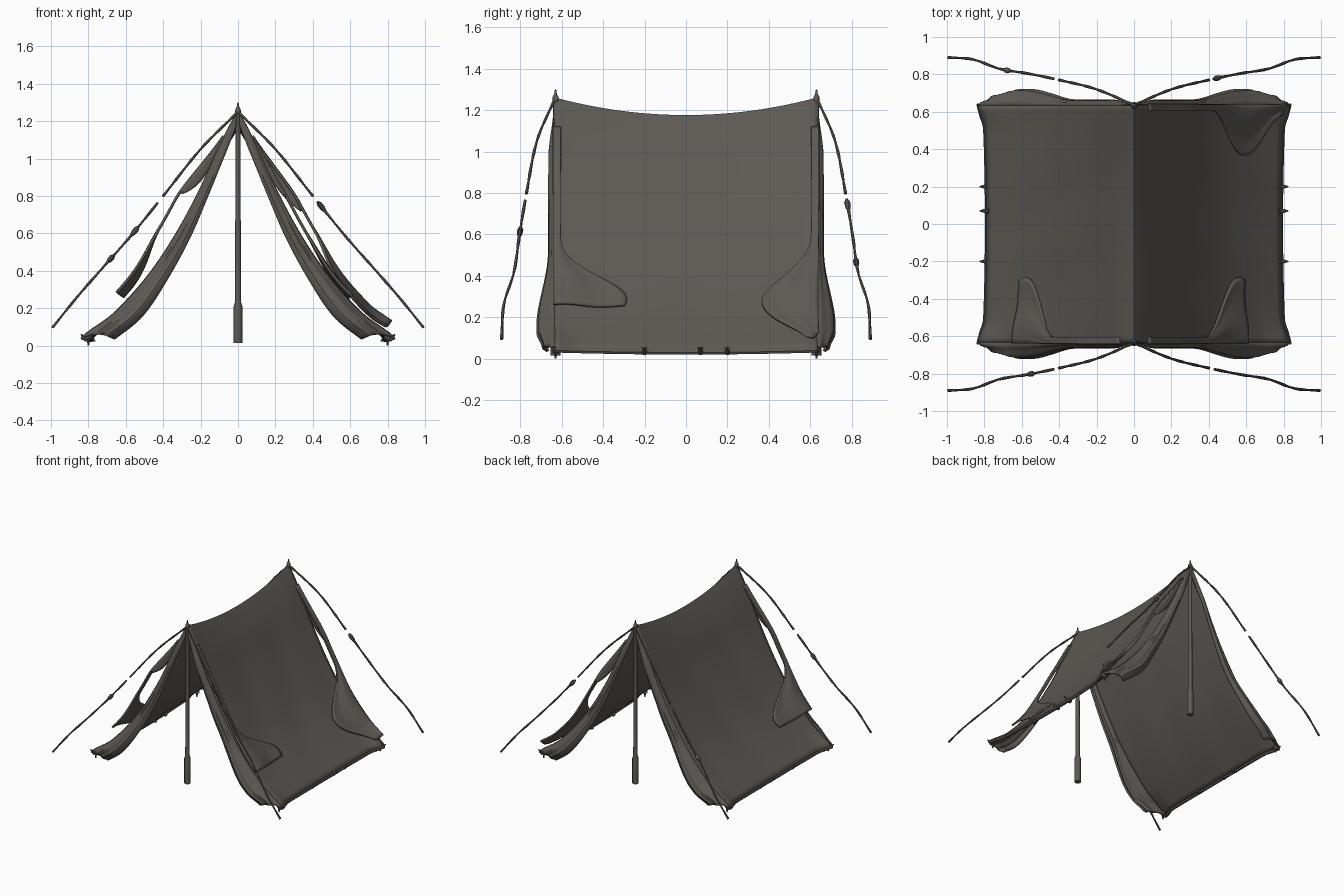
import bpy, bmesh, math
from mathutils import Vector

if "Cube" in bpy.data.objects:
    bpy.data.objects.remove(bpy.data.objects["Cube"])

mat = bpy.data.materials.new("dark_canvas_grey")
mat.diffuse_color = (0.11, 0.102, 0.09, 1)
mat.use_nodes = True
mat.node_tree.nodes["Principled BSDF"].inputs["Base Color"].default_value = mat.diffuse_color


def finish(ob, angle=40):
    ob.data.materials.append(mat)
    bpy.ops.object.select_all(action='DESELECT')
    ob.select_set(True)
    bpy.context.view_layer.objects.active = ob
    bpy.ops.object.shade_smooth_by_angle(angle=math.radians(angle))


def spline(pts, t):
    """Catmull-Rom point at t in 0..1"""
    p = [Vector(q) for q in pts]
    n = len(p) - 1
    k = max(0, min(int(t * n), n - 1))
    f = t * n - k
    a = p[k - 1] if k else 2 * p[0] - p[1]
    b, c = p[k], p[k + 1]
    d = p[k + 2] if k + 2 <= n else 2 * p[n] - p[n - 1]
    return 0.5 * (2 * b + (c - a) * f + (2 * a - 5 * b + 4 * c - d) * f ** 2
                  + (3 * b - a - 3 * c + d) * f ** 3)


def smooth(a, b, x):
    x = max(0, min(1, (x - a) / (b - a)))
    return x * x * (3 - 2 * x)


def sheet(name, nu, nv, f, thick=0.012):
    """Cloth panel from f(u, v), u and v in 0..1"""
    vs = [f(i / nu, j / nv) for i in range(nu + 1) for j in range(nv + 1)]
    w = nv + 1
    fs = [(i * w + j, (i + 1) * w + j, (i + 1) * w + j + 1, i * w + j + 1)
          for i in range(nu) for j in range(nv)]
    me = bpy.data.meshes.new(name)
    me.from_pydata(vs, [], fs)
    ob = bpy.data.objects.new(name, me)
    bpy.context.collection.objects.link(ob)
    m = ob.modifiers.new("thickness", 'SOLIDIFY')
    m.thickness, m.offset = thick, 0
    finish(ob)
    return ob


def tube(name, pts, radii, sides=8):
    """Round rod through points with a radius at each point"""
    bm = bmesh.new()
    pts = [Vector(p) for p in pts]
    rings = []
    for i, p in enumerate(pts):
        d = (pts[min(i + 1, len(pts) - 1)] - pts[max(i - 1, 0)]).normalized()
        q = d.to_track_quat('Z', 'Y')
        rings.append([bm.verts.new(p + q @ Vector((radii[i] * math.cos(a), radii[i] * math.sin(a), 0)))
                      for a in (2 * math.pi * k / sides for k in range(sides))])
    for r, s in zip(rings, rings[1:]):
        for k in range(sides):
            bm.faces.new((r[k], r[(k + 1) % sides], s[(k + 1) % sides], s[k]))
    bm.faces.new(rings[0][::-1])
    bm.faces.new(rings[-1])
    me = bpy.data.meshes.new(name)
    bm.to_mesh(me)
    bm.free()
    ob = bpy.data.objects.new(name, me)
    bpy.context.collection.objects.link(ob)
    finish(ob)


# Roof edge and door curtain profiles (x, z), ridge to hem
OUTER = [(0, 1.255), (0.10, 1.06), (0.21, 0.82), (0.34, 0.58), (0.48, 0.37), (0.64, 0.19), (0.80, 0.045)]
INNER = [(0.012, 1.17), (0.085, 0.99), (0.17, 0.78), (0.26, 0.57), (0.375, 0.36), (0.51, 0.16), (0.66, 0.035)]


def roof_point(t, u):
    """t: ridge 0 to hem 1, u: front -1 to back 1, on the +x side"""
    x, z = spline(OUTER, t).to_tuple()
    mid = 1 - u * u
    z -= 0.085 * mid * (1 - t) ** 1.3 - 0.03 * mid * math.sin(math.pi * t)
    z -= 0.01 * mid * t
    x += 0.03 * smooth(0.8, 1, abs(u)) * smooth(0.85, 1, t) - 0.015 * mid * t
    z += 0.004 * math.sin(9 * u + 5 * t) * math.sin(math.pi * t)
    return Vector((x, 0.635 * u, z))


# Roof canvas
def roof(s, v):
    s = 2 * s - 1
    p = roof_point(abs(s), 2 * v - 1)
    return Vector((math.copysign(p.x, s), p.y, p.z))


sheet("roof_canvas", 64, 48, roof)


# Tied back door curtains, hanging from each end of the roof
def curtain(sx, sy):
    def f(t, w):
        a, b = roof_point(t, 1), spline(INNER, t)
        x = a.x + (b.x - a.x) * w
        z = a.z + (b.y - a.z) * w + 0.02 * math.sin(math.pi * w) * t
        bulge = 0.025 * smooth(0, 0.2, t) + 0.055 * smooth(0.55, 0.85, t) * (1 - 0.5 * smooth(0.9, 1, t))
        y = 0.632 + bulge * math.sin(math.pi * w * 0.72) + 0.006 * math.sin(18 * w) * t
        return Vector((sx * x, sy * y, z))
    return f


# Loose flaps folded back over the roof, widest at t = peak and ending at t = end
def flap(sx, sy, lift, reach, peak, end):
    def f(a, w):
        t = 0.12 + (end - 0.12) * a
        wide = 0.035 + reach * smooth(0.5, peak, t) ** 1.4 * (1 - smooth(peak, 1, t))
        y = 0.64 - wide * w
        p = roof_point(t, y / 0.635)
        q = roof_point(t + 0.01, 1) - roof_point(t - 0.01, 1)
        n = Vector((-q.z, 0, q.x)).normalized()
        h = 0.006 + lift * smooth(0.1, 0.4, t) * (1 - 0.4 * smooth(0.5, 0.95, t))
        h += 0.01 * math.sin(7 * w + 8 * t) * smooth(0.45, 0.75, t)
        h *= 1 - 0.55 * w * smooth(0.5, 0.75, t)
        p += n * h
        return Vector((sx * p.x, sy * y, max(p.z, 0.02)))
    return f


# Short tapering web closing the upper part of a flap to the roof edge
def web(sx, sy, g, end):
    def f(a, w):
        b = a * 0.36
        p = roof_point(0.12 + (end - 0.12) * b, 1)
        return g(b, 0).lerp(Vector((sx * p.x, sy * p.y, p.z)), w * (1 - 0.8 * a ** 4))
    return f


for sx, sy, where in ((-1, -1, "front_left"), (1, -1, "front_right"), (-1, 1, "back_left"), (1, 1, "back_right")):
    sheet("door_curtain_" + where, 40, 12, curtain(sx, sy), 0.014)
    # Corner tab and peg
    tube("corner_peg_" + where, [(sx * 0.79, sy * 0.62, 0.05), (sx * 0.815, sy * 0.632, 0.035), (sx * 0.84, sy * 0.64, 0.06)],
         [0.02, 0.015, 0.003])
    tube("corner_spike_" + where, [(sx * 0.80, sy * 0.63, 0.05), (sx * 0.80, sy * 0.63, 0.0)], [0.012, 0.004])

for sx, sy, lift, reach, peak, end, where in ((-1, -1, 0.09, 0.32, 0.75, 0.79, "front_left"),
                                              (1, -1, 0.03, 0.32, 0.75, 0.78, "front_right"),
                                              (1, 1, 0.075, 0.24, 0.77, 0.96, "back_right")):
    g = flap(sx, sy, lift, reach, peak, end)
    sheet("folded_flap_" + where, 40, 12, g, 0.014)
    sheet("flap_web_" + where, 16, 3, web(sx, sy, g, end), 0.01)

# Hem bindings and small peg loops
for sx, side in ((-1, "left"), (1, "right")):
    pts = [roof_point(1, -1 + k / 12) for k in range(25)]
    tube("hem_" + side, [(sx * p.x, p.y, p.z - 0.005) for p in pts], [0.012] * 25, 6)
    for k, y in enumerate((-0.2, 0.07, 0.2)):
        tube("hem_loop_%s_%d" % (side, k), [(sx * 0.77, y, 0.04), (sx * 0.79, y, 0.03), (sx * 0.825, y, 0.055)],
             [0.022, 0.014, 0.003], 6)

# Poles with thicker foot and pointed tip
for sy, end in ((-1, "front"), (1, "back")):
    zs = [(0.015, 0.023), (0.21, 0.023), (0.235, 0.016), (1.24, 0.013), (1.25, 0.016), (1.265, 0.014), (1.275, 0.007), (1.30, 0.003)]
    tube("pole_" + end, [(0, sy * 0.63, z) for z, r in zs], [r for z, r in zs], 12)

# Guy ropes: upper piece, lower piece and slider
ROPE = [(0, 0.635, 1.25), (0.2, 0.72, 1.05), (0.4, 0.77, 0.80), (0.57, 0.805, 0.59),
        (0.72, 0.83, 0.42), (0.86, 0.88, 0.26), (0.993, 0.89, 0.095)]
for sx, sy, s, where in ((-1, -1, 0.48, "front_left"), (1, -1, 0, "front_right"),
                         (-1, 1, 0.62, "back_left"), (1, 1, 0.375, "back_right")):
    def along(t):
        p = spline(ROPE, t)
        return Vector((sx * p.x, sy * p.y, p.z))
    for part, a, b in (("upper", 0, 0.335), ("lower", 0.36, 1)):
        n = 16
        tube("guy_rope_%s_%s" % (part, where), [along(a + (b - a) * k / n) for k in range(n + 1)],
             [0.007 + 0.0015 * math.sin(k * 2.1) for k in range(n + 1)], 6)
    if s:
        tube("rope_slider_" + where, [along(s + d) for d in (-0.02, -0.008, 0.008, 0.025)], [0.006, 0.015, 0.014, 0.006])
